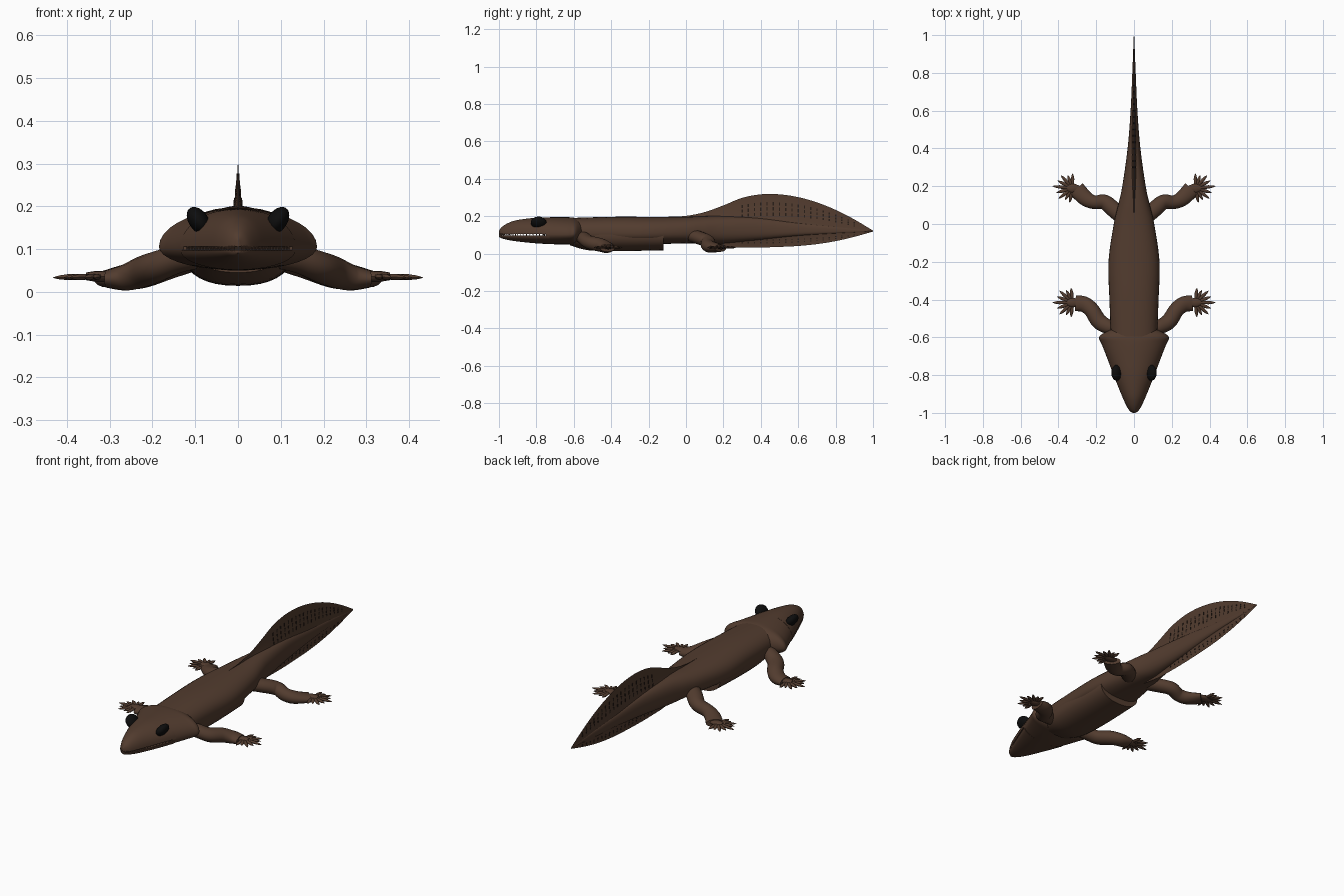
import bpy, bmesh, math
from mathutils import Vector, Matrix

if "Cube" in bpy.data.objects:
    bpy.data.objects.remove(bpy.data.objects["Cube"])


def material(name, rgb, rough=0.6):
    m = bpy.data.materials.new(name)
    m.use_nodes = True
    m.diffuse_color = (*rgb, 1)
    node = m.node_tree.nodes["Principled BSDF"]
    node.inputs["Base Color"].default_value = (*rgb, 1)
    node.inputs["Roughness"].default_value = rough
    return m


SKIN = material("brown skin", (0.085, 0.045, 0.028))
DARK = material("dark brown", (0.022, 0.013, 0.009))
BLACK = material("eye black", (0.004, 0.004, 0.004), 0.4)


def finish(name, bm, mat, angle=45):
    bmesh.ops.recalc_face_normals(bm, faces=bm.faces)
    mesh = bpy.data.meshes.new(name)
    bm.to_mesh(mesh)
    bm.free()
    obj = bpy.data.objects.new(name, mesh)
    bpy.context.collection.objects.link(obj)
    mesh.materials.append(mat)
    bpy.ops.object.select_all(action="DESELECT")
    obj.select_set(True)
    bpy.context.view_layer.objects.active = obj
    bpy.ops.object.shade_smooth_by_angle(angle=math.radians(angle))
    return obj


def smooth(rows, steps=6):
    """Catmull-Rom interpolation of rows of numbers."""
    pts = [Vector(r) for r in rows]
    pts = [pts[0]] + pts + [pts[-1]]
    out = []
    for a, b, c, d in zip(pts, pts[1:], pts[2:], pts[3:]):
        for i in range(steps):
            t = i / steps
            out.append(0.5 * (2 * b + (c - a) * t + (2 * a - 5 * b + 4 * c - d) * t * t
                              + (3 * b - a - 3 * c + d) * t ** 3))
    return out + [pts[-1]]


def skin_rings(bm, rings):
    loops = [[bm.verts.new(p) for p in ring] for ring in rings]
    n = len(loops[0])
    for a, b in zip(loops, loops[1:]):
        for i in range(n):
            bm.faces.new((a[i], a[(i + 1) % n], b[(i + 1) % n], b[i]))
    bm.faces.new(loops[0])
    bm.faces.new(loops[-1])


def loft(name, rows, power=1.0, n=36, mat=SKIN):
    """Rows hold y, half width, top, bottom, height of widest line."""
    bm, rings = bmesh.new(), []
    for y, w, top, bot, mid in rows:
        ring = []
        for i in range(n):
            a = math.tau * i / n
            c, s = (math.copysign(abs(f) ** power, f) for f in (math.cos(a), math.sin(a)))
            ring.append((w * c, y, mid + s * (top - mid if s > 0 else mid - bot)))
        rings.append(ring)
    skin_rings(bm, rings)
    return finish(name, bm, mat)


def tube(bm, rows, side, n=16):
    """Rows hold x, y, z, half width, half height."""
    rings = []
    for i, r in enumerate(rows):
        a, b = rows[max(i - 1, 0)], rows[min(i + 1, len(rows) - 1)]
        nx, ny = Vector((a[1] - b[1], b[0] - a[0])).normalized()
        ring = []
        for k in range(n):
            t = math.tau * k / n
            u, v = r[3] * math.cos(t), r[4] * math.sin(t)
            ring.append((side * (r[0] + nx * u), r[1] + ny * u, r[2] + v))
        rings.append(ring)
    skin_rings(bm, rings)


# Trunk running into the tapering tail
loft("body", smooth([
    (-0.64, 0.12, 0.190, 0.055, 0.11), (-0.4, 0.13, 0.197, 0.05, 0.11),
    (-0.2, 0.135, 0.197, 0.05, 0.11), (0, 0.107, 0.197, 0.055, 0.12),
    (0.1, 0.084, 0.2, 0.055, 0.125), (0.2, 0.062, 0.2, 0.055, 0.125),
    (0.4, 0.034, 0.19, 0.075, 0.125), (0.6, 0.018, 0.165, 0.095, 0.12),
    (0.8, 0.009, 0.145, 0.108, 0.12), (0.97, 0.002, 0.124, 0.117, 0.12)]), 0.85)

# Deeper belly that stops short in front of the hips
loft("belly", smooth([
    (-0.62, 0.10, 0.15, 0.045, 0.1), (-0.52, 0.122, 0.15, 0.018, 0.1),
    (-0.35, 0.13, 0.15, 0.014, 0.1), (-0.12, 0.124, 0.15, 0.018, 0.1)]), 0.85)

# Thin fin above and below the tail
fin = smooth([
    (-0.1, 0.012, 0.197, 0.09, 0.13), (0, 0.03, 0.202, 0.07, 0.125),
    (0.1, 0.04, 0.222, 0.05, 0.12), (0.2, 0.045, 0.258, 0.036, 0.12),
    (0.3, 0.035, 0.298, 0.033, 0.12), (0.4, 0.03, 0.317, 0.033, 0.12),
    (0.5, 0.022, 0.317, 0.036, 0.12), (0.6, 0.016, 0.302, 0.041, 0.12),
    (0.7, 0.012, 0.274, 0.051, 0.12), (0.8, 0.008, 0.234, 0.067, 0.12),
    (0.9, 0.005, 0.183, 0.090, 0.12), (1, 0.001, 0.123, 0.118, 0.12)])
loft("tail_fin", fin, 3, 48)

# Dark broken ribs across the fin
bm = bmesh.new()
for y, w, top, bot, mid in fin[24:-5:2]:
    for f in (0.46, 0.6, 0.74, -0.55, -0.72):
        reach = top - mid if f > 0 else mid - bot
        c = math.sqrt(1 - abs(f) ** (2 / 3))
        size = (2 * w * c ** 3 + 0.003, 0.007, reach * 0.09)
        bmesh.ops.create_cube(bm, size=1, matrix=Matrix.Translation((0, y, mid + f * reach))
                              @ Matrix.Diagonal((*size, 1)))
finish("fin_ribs", bm, DARK)

# Flat broad head, split into jaws in front
head = smooth([
    (-1, 0.004, 0.122, 0.09, 0.102), (-0.985, 0.025, 0.142, 0.082, 0.102),
    (-0.95, 0.046, 0.164, 0.073, 0.102), (-0.9, 0.068, 0.18, 0.065, 0.102),
    (-0.8, 0.108, 0.192, 0.055, 0.102), (-0.7, 0.146, 0.195, 0.05, 0.102),
    (-0.635, 0.172, 0.195, 0.05, 0.102), (-0.605, 0.185, 0.193, 0.051, 0.105),
    (-0.585, 0.172, 0.188, 0.056, 0.11), (-0.56, 0.125, 0.18, 0.065, 0.115)])
jaw = [r for r in head if r[0] < -0.73]
loft("head", [r for r in head if r[0] > -0.76])
loft("upper_jaw", [(y, w, t, 0.105, 0.106) for y, w, t, b, m in jaw])
loft("lower_jaw", [(y, w, 0.098, b, 0.097) for y, w, t, b, m in jaw])
loft("mouth_back", [(y, 0.12, 0.106, 0.097, 0.1015) for y in (-0.762, -0.755)], 0.4, mat=DARK)

# Small teeth in the gap between the jaws
bm = bmesh.new()
for y, w, *_ in jaw[2:]:
    for side in (-1, 1):
        bmesh.ops.create_cone(bm, segments=6, radius1=0.0015, radius2=0.003, depth=0.012,
                              cap_ends=True,
                              matrix=Matrix.Translation((side * w * 0.94, y, 0.1015)))
finish("teeth", bm, SKIN)

# Limb paths: x, y, z, half width, half height
front_leg = smooth([
    (0.09, -0.56, 0.085, 0.03, 0.03), (0.135, -0.545, 0.08, 0.038, 0.036),
    (0.185, -0.515, 0.06, 0.042, 0.037), (0.225, -0.455, 0.046, 0.041, 0.037),
    (0.265, -0.425, 0.034, 0.042, 0.031), (0.31, -0.42, 0.03, 0.041, 0.02)])
hind_leg = smooth([
    (0.04, 0.02, 0.10, 0.04, 0.035), (0.1, 0.07, 0.085, 0.042, 0.036),
    (0.155, 0.115, 0.066, 0.04, 0.036), (0.21, 0.115, 0.046, 0.036, 0.035),
    (0.255, 0.135, 0.036, 0.041, 0.031), (0.305, 0.185, 0.03, 0.045, 0.02)])

for side, label in ((1, "left"), (-1, "right")):
    # Bulging eye
    bm = bmesh.new()
    bmesh.ops.create_uvsphere(
        bm, u_segments=24, v_segments=16, radius=1,
        matrix=Matrix.Translation((side * 0.092, -0.788, 0.166))
        @ Matrix.Rotation(side * math.radians(35), 4, "Y")
        @ Matrix.Diagonal((0.023, 0.042, 0.036, 1)))
    finish(label + "_eye", bm, BLACK)

    for limb, path, turn in (("front", front_leg, 0), ("hind", hind_leg, 6)):
        bm = bmesh.new()
        tube(bm, path, side)
        finish(f"{label}_{limb}_leg", bm, SKIN)

        # Palm with a fan of pointed toes
        bm = bmesh.new()
        x, y = 0.325, path[-1][1] + 0.004
        tube(bm, smooth([(x - 0.04, y, 0.035, 0.012, 0.009), (x, y, 0.036, 0.026, 0.013),
                         (x + 0.03, y, 0.036, 0.014, 0.009)], 4), side, 12)
        for k in range(9):
            a = math.radians(-84 + 21 * k + turn)
            length = (0.108, 0.096)[k % 2] - 0.03 * abs(k - 4) / 4
            toe = [(x + math.cos(a) * length * t, y + math.sin(a) * length * t,
                    0.037 - 0.004 * t, w, w * 0.8)
                   for t, w in ((0.05, 0.005), (0.35, 0.008), (0.65, 0.009),
                                (0.85, 0.006), (1, 0.0008))]
            tube(bm, toe, side, 8)
        finish(f"{label}_{limb}_foot", bm, SKIN)
